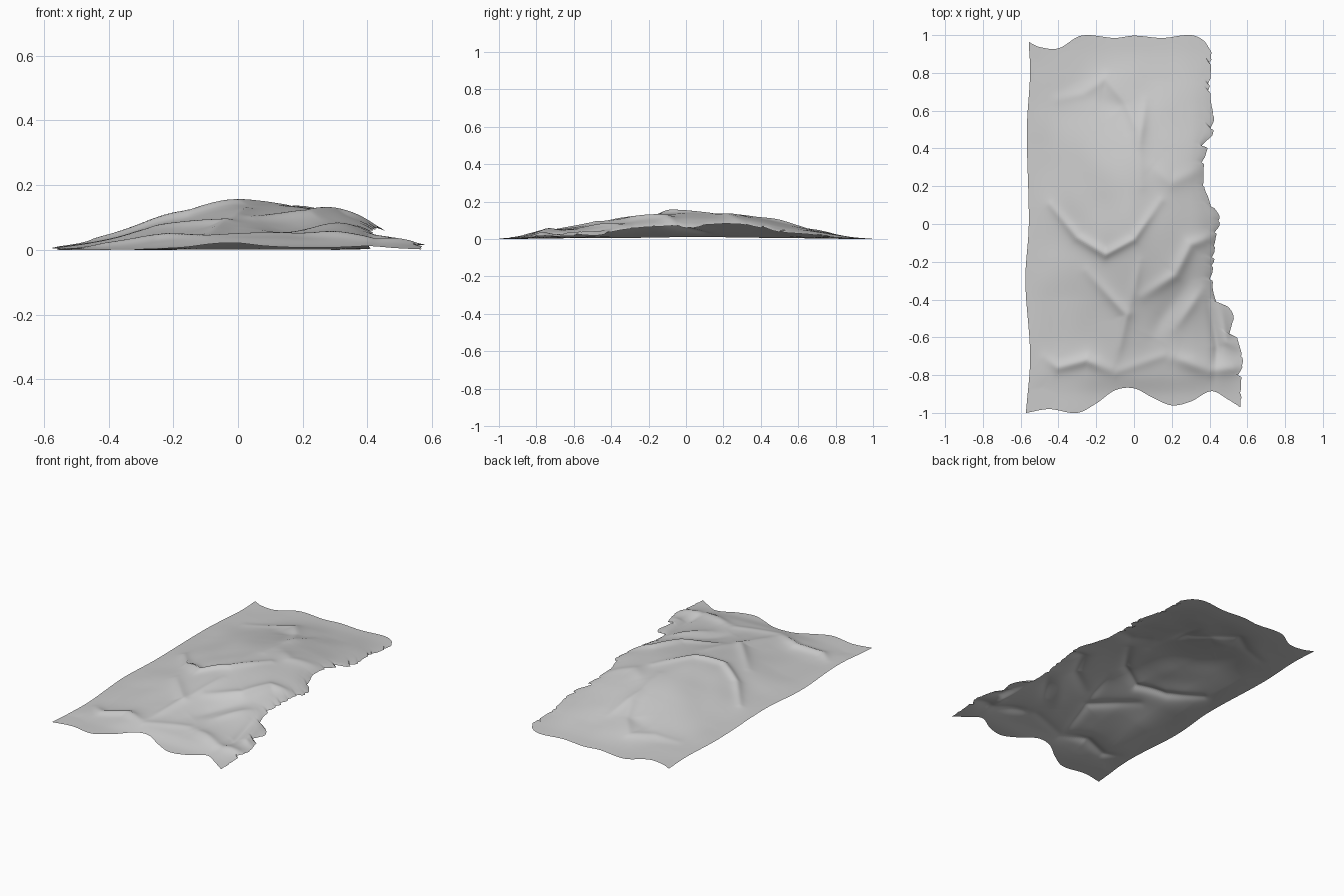
import bpy, bmesh, math, random
from mathutils import Vector, noise

if "Cube" in bpy.data.objects:
    bpy.data.objects.remove(bpy.data.objects["Cube"])

random.seed(4)
NX, NY = 120, 200


def curve(pts):
    """Smooth Hermite curve through (t, value) points."""
    n = len(pts)
    m = []
    for i in range(n):
        a, b = pts[max(i - 1, 0)], pts[min(i + 1, n - 1)]
        m.append((b[1] - a[1]) / (b[0] - a[0]))

    def f(t):
        t = min(max(t, pts[0][0]), pts[-1][0])
        i = 0
        while i < n - 2 and t > pts[i + 1][0]:
            i += 1
        (t0, v0), (t1, v1) = pts[i], pts[i + 1]
        h = t1 - t0
        s = (t - t0) / h
        return ((2*s**3 - 3*s*s + 1) * v0 + (s**3 - 2*s*s + s) * h * m[i]
                + (3*s*s - 2*s**3) * v1 + (s**3 - s*s) * h * m[i + 1])
    return f


# Outline of the sheet
left = curve([(-1, -.572), (-.7, -.55), (-.3, -.575), (0, -.557), (.5, -.567), (.8, -.55), (.96, -.557)])
right = curve([(-.97, .565), (-.85, .56), (-.72, .57), (-.6, .54), (-.47, .515), (-.4, .46), (-.3, .41),
               (-.18, .42), (-.08, .425), (.03, .45), (.1, .41), (.2, .365), (.35, .37), (.52, .42),
               (.66, .4), (.8, .4), (.91, .41)])
front = curve([(-.57, -1), (-.45, -.98), (-.3, -1), (-.2, -.95), (-.1, -.88), (0, -.87), (.1, -.92),
               (.2, -.96), (.3, -.94), (.41, -.885), (.5, -.93), (.57, -.975)])
back = curve([(-.56, .965), (-.5, .937), (-.4, .93), (-.28, .997), (-.1, .985), (0, .997), (.15, .985),
              (.3, 1), (.37, .97), (.41, .91)])

# Overall mound, as profiles across and along the sheet
across = curve([(-.57, .06), (-.4, .28), (-.2, .7), (-.03, .95), (.1, .93), (.3, .81), (.4, .66), (.46, .52), (.57, .25)])
along = curve([(-1, .006), (-.9, .016), (-.8, .042), (-.6, .068), (-.4, .1), (-.2, .135), (-.03, .152),
               (.2, .147), (.4, .12), (.6, .076), (.8, .03), (.9, .012), (1, .002)])

# Folds: (height, width, polyline)
folds = [
    (.022, .026, [(-.44, .1), (-.3, -.07), (-.15, -.16), (0, -.08), (.14, .12)]),
    (.011, .035, [(-.4, .66), (-.27, .69), (-.15, .77), (-.05, .65), (.02, .5), (.04, .2)]),
    (.011, .03, [(.06, .65), (.03, .42)]),
    (.024, .038, [(.44, -.06), (.3, -.11), (.22, -.27), (.05, -.38)]),
    (.016, .032, [(-.25, -.25), (-.04, -.48), (-.1, -.75)]),
    (.011, .03, [(-.03, -.48), (.03, -.2)]),
    (.022, .034, [(-.47, -.71), (-.4, -.76), (-.25, -.72), (-.1, -.79), (.15, -.7)]),
    (.014, .035, [(.36, -.35), (.22, -.55)]),
    (.032, .045, [(.22, -.71), (.4, -.78), (.57, -.76)]),
    (-.018, .028, [(.42, -.88), (.44, -.65), (.4, -.42)]),
    (.014, .03, [(.56, -.66), (.49, -.62), (.46, -.45)]),
    (.012, .05, [(.38, .3), (.2, .22), (.1, .3)]),
    (-.010, .06, [(-.02, .42), (-.06, .62), (-.2, .66)]),
    (-.014, .06, [(.3, -.3), (.15, -.5), (.1, -.6)]),
]


def fold_height(x, y):
    z = 0
    for h, w, line in folds:
        best, fade, n = 9, 0, len(line) - 1
        for k in range(n):
            (ax, ay), (bx, by) = line[k], line[k + 1]
            dx, dy = bx - ax, by - ay
            t = min(max(((x - ax)*dx + (y - ay)*dy) / (dx*dx + dy*dy), 0), 1)
            d = math.hypot(x - ax - t*dx, y - ay - t*dy)
            if d < best:
                best = d
                fade = .35 + .65 * math.sin(math.pi * (k + t) / n)
        z += h * fade / (1 + (best / w)**2)**1.2
    return z


# Torn right-hand edge: random nicks per row
nicks = []
while len(nicks) < NY + 1:
    depth = random.choice([0, .004, .008, .015, .035])
    for k in range(random.randint(4, 13)):
        nicks.append(min(.006, .004 * k - depth))

bm = bmesh.new()
rows = []
for j in range(NY + 1):
    t, row = j / NY, []
    for i in range(NX + 1):
        s = i / NX
        x, y = -.56 + 1.0 * s, -.95 + 1.9 * t
        for _ in range(4):
            y = (1 - t) * front(x) + t * back(x)
            x = (1 - s) * left(y) + s * right(y)
        x += nicks[j] * s**25 * (1 if 4 < j < NY - 4 else 0)
        mound = across(x) * along(y)
        border = min(1, 8 * min(s, 1 - s * .93, t, 1 - t) + .05)
        z = mound + border * (fold_height(x, y) - .005)
        z += border * .006 * noise.noise(Vector((x * 6, y * 5, 1.3)))
        # Edge droops along the tear, corner curls up slightly
        z -= .018 * s**22 * min(1, mound / .06)
        z += .008 * s**10 * max(0, 1 - abs(y + .72) / .3)
        row.append(bm.verts.new((x, y, max(z, .001 + .02 * mound))))
    rows.append(row)
for j in range(NY):
    for i in range(NX):
        bm.faces.new((rows[j][i], rows[j][i+1], rows[j+1][i+1], rows[j+1][i]))
low = min(p.co.z for p in bm.verts)
for p in bm.verts:
    p.co.z -= low

# Crumpled cloth sheet
mesh = bpy.data.meshes.new("crumpled_sheet")
bm.to_mesh(mesh)
bm.free()
mesh.shade_smooth()
sheet = bpy.data.objects.new("crumpled_sheet", mesh)
bpy.context.collection.objects.link(sheet)
cloth = bpy.data.materials.new("cloth_grey")
cloth.diffuse_color = (.55, .55, .55, 1)
cloth.use_nodes = True
cloth.node_tree.nodes["Principled BSDF"].inputs["Base Color"].default_value = cloth.diffuse_color
mesh.materials.append(cloth)
